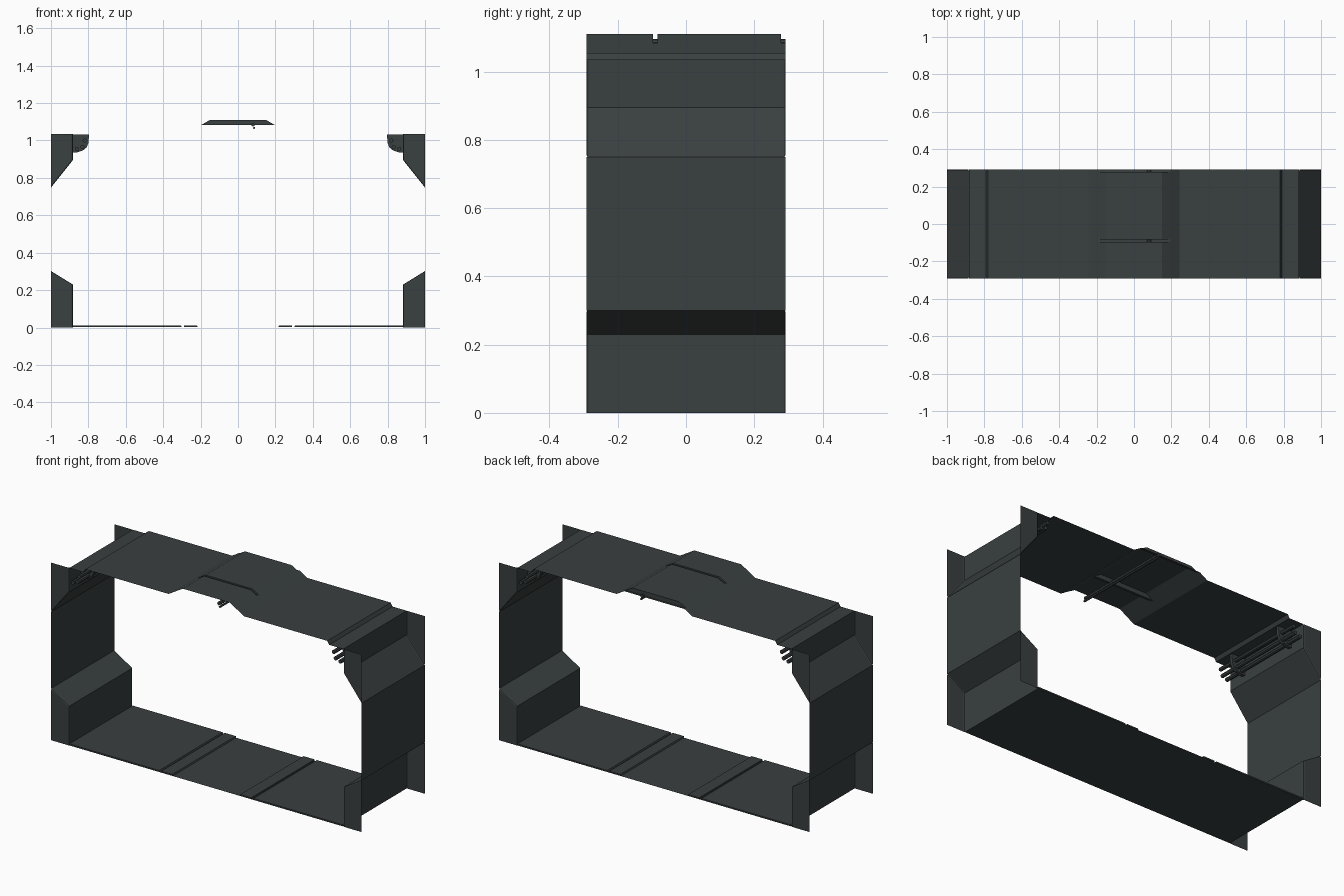
import bpy, bmesh, math
from mathutils import Vector

if "Cube" in bpy.data.objects:
    bpy.data.objects.remove(bpy.data.objects["Cube"])

mat = bpy.data.materials.new("dark slate grey")
mat.diffuse_color = (0.041, 0.050, 0.050, 1)
mat.use_nodes = True
mat.node_tree.nodes["Principled BSDF"].inputs["Base Color"].default_value = mat.diffuse_color
HALF = 0.292  # half depth of the corridor section


def finish(bm, name):
    me = bpy.data.meshes.new(name)
    bm.to_mesh(me)
    bm.free()
    me.materials.append(mat)
    ob = bpy.data.objects.new(name, me)
    bpy.context.collection.objects.link(ob)
    return ob


def loft(name, rows):
    """Sheet through rows of equal length; zero-area faces are dropped."""
    bm = bmesh.new()
    grid = [[bm.verts.new(p) for p in row] for row in rows]
    for a, b in zip(grid, grid[1:]):
        for i in range(len(a) - 1):
            bm.faces.new((a[i], a[i + 1], b[i + 1], b[i]))
    bmesh.ops.remove_doubles(bm, verts=bm.verts, dist=1e-4)
    bmesh.ops.dissolve_degenerate(bm, edges=bm.edges, dist=1e-5)
    return finish(bm, name)


def prism(name, profile, y0, y1, open_test=None, bevel=0):
    """Extrude an xz outline along y; drop faces on open sides, round the cap rims."""
    bm = bmesh.new()
    f = bm.faces.new([bm.verts.new((x, y0, z)) for x, z in profile])
    r = bmesh.ops.extrude_face_region(bm, geom=[f])
    for v in r["geom"]:
        if isinstance(v, bmesh.types.BMVert):
            v.co.y = y1
    bmesh.ops.recalc_face_normals(bm, faces=bm.faces)
    if open_test:
        drop = [f for f in bm.faces if open_test(f.calc_center_median(), f.normal)]
        bmesh.ops.delete(bm, geom=drop, context='FACES')
    if bevel:
        rim = [e for e in bm.edges if abs(e.verts[0].co.y - e.verts[1].co.y) < 1e-5
               and len(e.link_faces) == 2]
        bmesh.ops.bevel(bm, geom=rim, offset=bevel, segments=2, profile=0.5, affect='EDGES')
    return finish(bm, name)


def pipe(name, x, z, r, sides=8):
    pts = [(x + r * math.cos(2 * math.pi * i / sides), z + r * math.sin(2 * math.pi * i / sides))
           for i in range(sides)]
    return prism(name, pts, -HALF, HALF)


for s, side in ((-1, "left"), (1, "right")):
    # Flat middle wall
    loft(side + "_wall", [[(s, -HALF, 0.30), (s, HALF, 0.30)], [(s, -HALF, 0.75), (s, HALF, 0.75)]])

    # Hollow lower bench and upper locker: open behind, below and above
    def is_open(c, n):
        return n.x * s > 0.95 or abs(n.z) > 0.95
    prism(side + "_bench", [(s, 0), (s * 0.883, 0), (s * 0.883, 0.23), (s, 0.302)],
          -HALF, HALF, is_open, 0.007)
    prism(side + "_locker", [(s, 0.748), (s * 0.883, 0.895), (s * 0.883, 1.035), (s, 1.035)],
          -HALF, HALF, is_open, 0.007)

    # Pipe brackets
    bracket = [(0.883, 0.937), (0.865, 0.935), (0.83, 0.946), (0.81, 0.962),
               (0.80, 0.985), (0.796, 1.033), (0.883, 1.033)]
    for y in (-0.18, 0.19):
        prism(side + "_pipe_bracket", [(s * x, z) for x, z in bracket], y - 0.009, y + 0.009)

    # Pipes below the ceiling corner
    for x, z, r in ((0.82, 1.0, 0.011), (0.832, 0.966, 0.011), (0.862, 0.955, 0.011)):
        pipe(side + "_pipe", s * x, z, r)

    # Raised floor panels with a seam between them
    for a, b in ((0.215, 0.29), (0.30, 0.883)):
        prism(side + "_floor_panel", [(s * a, 0.002), (s * (a + 0.004), 0.010), (s * b, 0.010), (s * b, 0.002)],
              -HALF, HALF)

# Floor sheet
loft("floor", [[(-0.883, -HALF, 0.001), (0.883, -HALF, 0.001)], [(-0.883, HALF, 0.001), (0.883, HALF, 0.001)]])

# Ceiling sheet with raised centre and two cross grooves
GROOVE = 1.084


def ceiling_row(y, grooved):
    half = [(0.883, 1.035), (0.792, 1.035), (0.78, 1.055), (0.243, 1.055),
            (0.195, GROOVE), (0.15, GROOVE if grooved else 1.11)]
    return [(-x, y, z) for x, z in half] + [(x, y, z) for x, z in reversed(half)]


stations = [(-HALF, 0), (-0.097, 0), (-0.097, 1), (-0.083, 1), (-0.083, 0),
            (0.279, 0), (0.279, 1), (HALF, 1)]
loft("ceiling", [ceiling_row(y, g) for y, g in stations])

# Cable conduits under the raised centre
pipe("ceiling_conduit", 0.08, 1.085, 0.010)
pipe("ceiling_cable", 0.086, 1.067, 0.006, 6)
